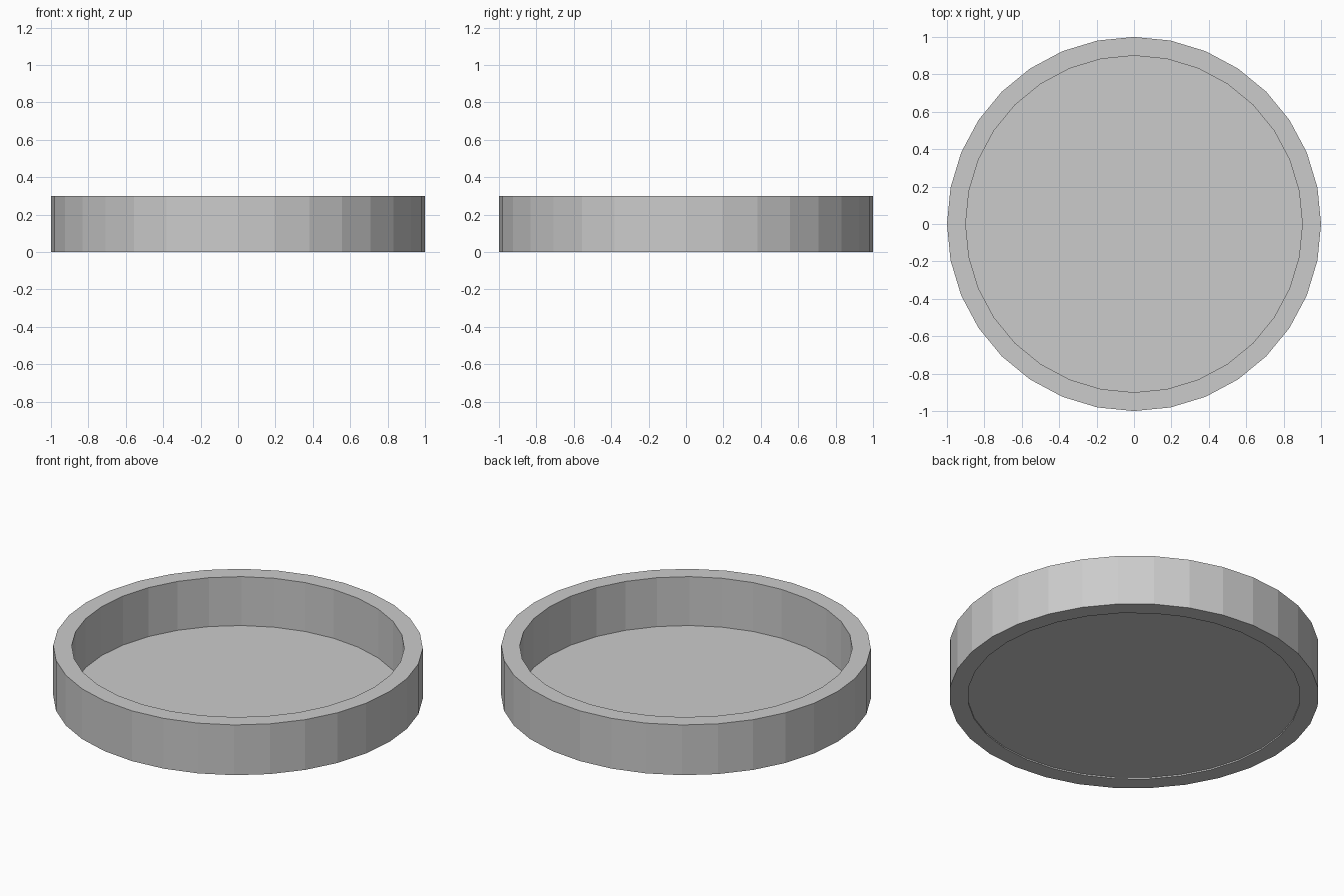
import bpy, bmesh
from math import cos, sin, tau

if "Cube" in bpy.data.objects:
    bpy.data.objects.remove(bpy.data.objects["Cube"])

SIDES = 32
OUTER, INNER, HEIGHT, FLOOR_Z = 1.0, 0.9, 0.3, 0.008


def add_object(name, bm):
    bmesh.ops.recalc_face_normals(bm, faces=bm.faces)
    mesh = bpy.data.meshes.new(name)
    bm.to_mesh(mesh)
    bm.free()
    obj = bpy.data.objects.new(name, mesh)
    bpy.context.collection.objects.link(obj)
    return obj


def circle(bm, r, z):
    return [bm.verts.new((r * cos(tau * i / SIDES), r * sin(tau * i / SIDES), z))
            for i in range(SIDES)]


# Rim wall: a rectangular section swept round the centre
bm = bmesh.new()
section = [(OUTER, 0), (OUTER, HEIGHT), (INNER, HEIGHT), (INNER, 0)]
rings = [circle(bm, r, z) for r, z in section]
for k, a in enumerate(rings):
    b = rings[(k + 1) % len(rings)]
    for i in range(SIDES):
        j = (i + 1) % SIDES
        bm.faces.new((a[i], a[j], b[j], b[i]))
add_object("rim_wall", bm)

# Thin floor disc, set just above the bottom of the rim
bm = bmesh.new()
face = bm.faces.new(circle(bm, INNER, FLOOR_Z))
if face.normal.z < 0:
    face.normal_flip()
add_object("floor_disc", bm)
